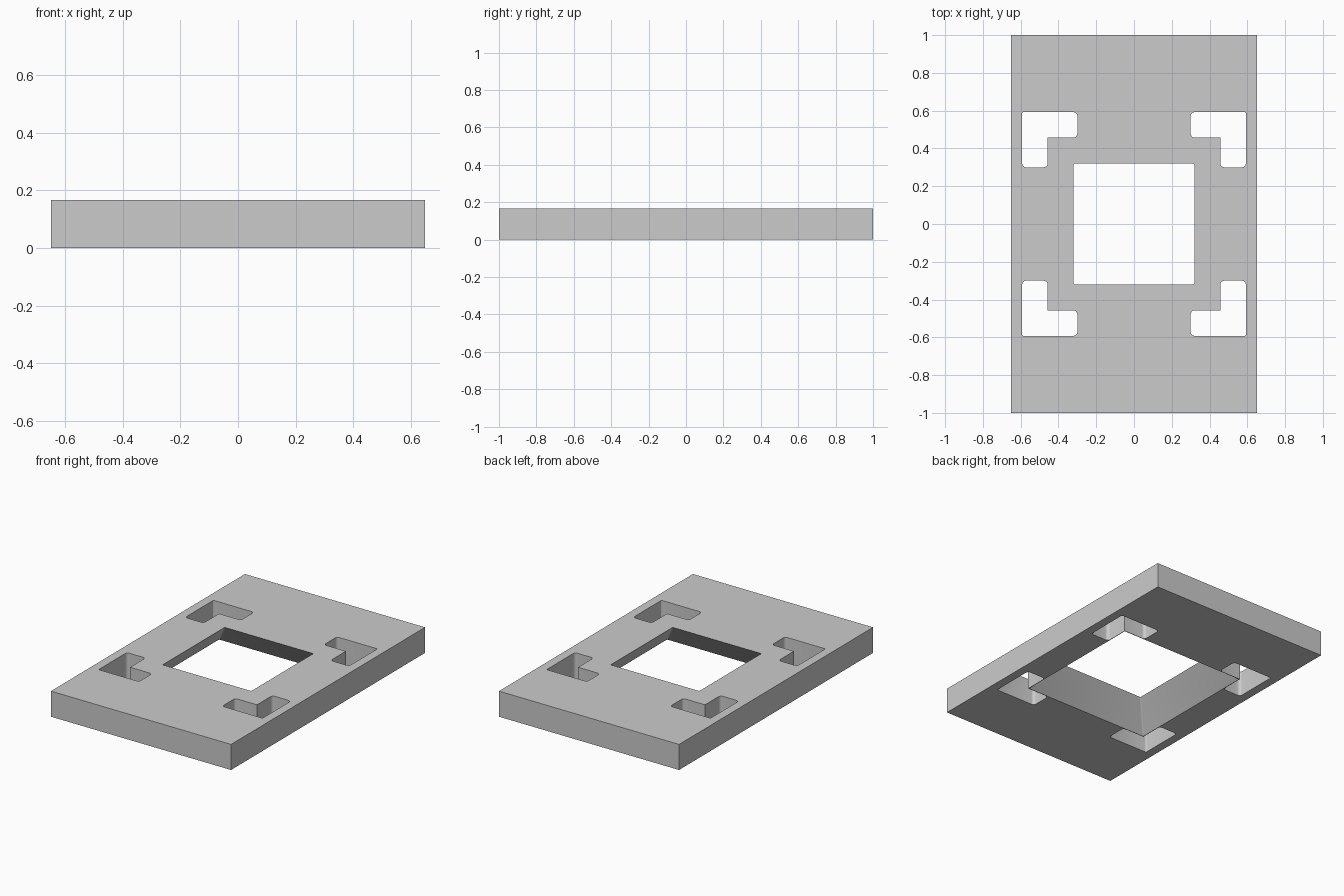
import bpy, bmesh, math
from mathutils import Vector

if "Cube" in bpy.data.objects:
    bpy.data.objects.remove(bpy.data.objects["Cube"])

HALF_X, HALF_Y, H = 0.65, 1.0, 0.167

grey = bpy.data.materials.new("plain grey")
grey.diffuse_color = (0.6, 0.6, 0.6, 1)
grey.use_nodes = True
grey.node_tree.nodes["Principled BSDF"].inputs["Base Color"].default_value = grey.diffuse_color


def rounded(corners, steps=5):
    """Outline from (x, y, radius) right-angle corners, filleted where radius > 0."""
    pts = []
    for i, (x, y, r) in enumerate(corners):
        p = Vector((x, y))
        a = (Vector(corners[i - 1][:2]) - p).normalized()
        b = (Vector(corners[(i + 1) % len(corners)][:2]) - p).normalized()
        if r == 0:
            pts.append(p)
            continue
        centre = p + (a + b) * r
        for k in range(steps + 1):
            t = math.pi / 2 * k / steps
            pts.append(centre - b * r * math.cos(t) - a * r * math.sin(t))
    return pts


def loft(name, bottom, top, z0, z1):
    """Solid between two outlines with matching point counts."""
    bm = bmesh.new()
    lo = [bm.verts.new((p.x, p.y, z0)) for p in bottom]
    hi = [bm.verts.new((p.x, p.y, z1)) for p in top]
    n = len(lo)
    bm.faces.new(lo)
    bm.faces.new(hi)
    for i in range(n):
        j = (i + 1) % n
        bm.faces.new((lo[i], lo[j], hi[j], hi[i]))
    bmesh.ops.recalc_face_normals(bm, faces=bm.faces)
    me = bpy.data.meshes.new(name)
    bm.to_mesh(me)
    bm.free()
    me.materials.append(grey)
    ob = bpy.data.objects.new(name, me)
    bpy.context.collection.objects.link(ob)
    return ob


def rect(hx, hy, r=0):
    return rounded([(hx, hy, r), (-hx, hy, r), (-hx, -hy, r), (hx, -hy, r)])


# Flat rectangular plate
outline = rect(HALF_X, HALF_Y)
plate = loft("plate", outline, outline, 0, H)

# Square opening that widens towards the underside; extended past both faces
TOP, BOTTOM, PAD = 0.32, 0.455, 0.05
slope = (BOTTOM - TOP) / H * PAD
cutters = [loft("opening_cutter", rect(BOTTOM + slope, BOTTOM + slope, 0.008),
                rect(TOP - slope, TOP - slope, 0.008), -PAD, H + PAD)]

# Four L-shaped corner slots, mirrored in x and y
OUT, INNER, END, R = 0.592, 0.458, 0.30, 0.02
for sx in (-1, 1):
    for sy in (-1, 1):
        ell = rounded([(sx * x, sy * y, r) for x, y, r in (
            (OUT, OUT, 0.008), (END, OUT, R), (END, INNER, R),
            (INNER, INNER, 0), (INNER, END, R), (OUT, END, R))])
        cutters.append(loft("slot_cutter", ell, ell, -PAD, H + PAD))

# Cut the openings and apply
for c in cutters:
    mod = plate.modifiers.new("cut", 'BOOLEAN')
    mod.operation, mod.solver, mod.object = 'DIFFERENCE', 'EXACT', c
    c.hide_render = True
bpy.context.view_layer.objects.active = plate
plate.select_set(True)
for mod in list(plate.modifiers):
    bpy.ops.object.modifier_apply(modifier=mod.name)
for c in cutters:
    bpy.data.objects.remove(c)

bpy.ops.object.shade_smooth_by_angle(angle=math.radians(30))
